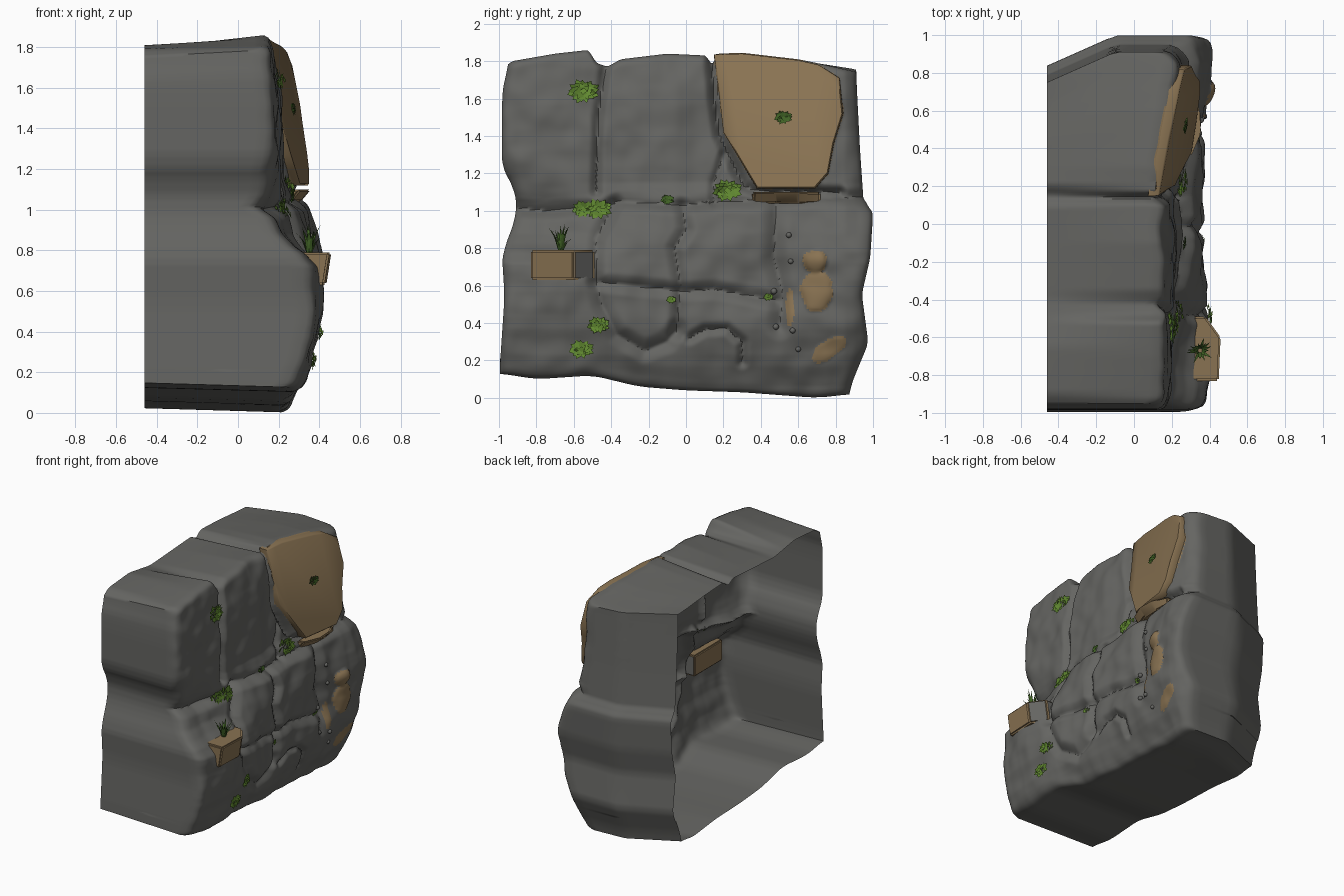
import bpy, bmesh, math, random
from mathutils import Vector, noise

if "Cube" in bpy.data.objects:
    bpy.data.objects.remove(bpy.data.objects["Cube"])

random.seed(4)

def mat(name, c):
    m = bpy.data.materials.new(name)
    m.diffuse_color = (*c, 1)
    m.use_nodes = True
    m.node_tree.nodes["Principled BSDF"].inputs["Base Color"].default_value = m.diffuse_color
    return m

ROCK = mat("grey_rock", (.13, .13, .122))
TAN = mat("tan_stone", (.25, .17, .085))
MOSS = mat("moss_green", (.12, .25, .03))
GRASS = mat("grass_dark_green", (.055, .13, .02))

def interp(pts, v, soft=0):
    if soft:
        return sum(interp(pts, v + soft * k) for k in (-1, -.4, .4, 1)) / 4
    if v <= pts[0][0]:
        return pts[0][1]
    for (a, fa), (b, fb) in zip(pts, pts[1:]):
        if v <= b:
            return fa + (fb - fa) * (v - a) / (b - a)
    return pts[-1][1]

# Outline of the cliff seen from +x, and the softer top edge at the back
LEFT = [(.1, -.995), (.5, -.97), (.76, -.985), (.84, -.94), (1.0, -.9), (1.1, -.92), (1.25, -.985), (1.6, -.985), (1.75, -.975), (1.83, -.94)]
RIGHT = [(0, .86), (.12, .89), (.33, .975), (.6, .94), (.8, .985), (1.04, 1.0), (1.08, .99), (1.1, .95), (1.4, .93), (1.8, .91)]
TOP = [(-.98, 1.76), (-.93, 1.8), (-.7, 1.84), (-.52, 1.86), (-.48, 1.79), (-.42, 1.77), (-.35, 1.81), (-.1, 1.84),
       (.11, 1.83), (.14, 1.77), (.165, 1.84), (.3, 1.845), (.6, 1.81), (.7, 1.79), (.92, 1.74)]
BOT = [(-.99, .13), (-.8, .1), (-.5, .12), (-.25, .06), (0, .04), (.3, .03), (.7, 0), (.88, .02)]
BACK_TOP = [(-1, 1.72), (-.9, 1.79), (-.65, 1.81), (-.4, 1.77), (.1, 1.8), (.15, 1.76), (.2, 1.81), (.5, 1.8), (.92, 1.775)]

# Coarse relief of the face: x for each height row and y column
COLS = [-.98, -.7, -.4, -.1, .25, .55, .8, .97]
ROWS = [(.03, (.25, .25, .25, .25, .24, .24, .25, .22)),
        (.2, (.31, .35, .33, .32, .32, .33, .34, .28)),
        (.4, (.38, .41, .38, .36, .36, .37, .39, .35)),
        (.6, (.38, .425, .38, .36, .36, .36, .415, .41)),
        (.75, (.36, .385, .36, .37, .36, .35, .415, .42)),
        (.85, (.21, .24, .33, .36, .36, .35, .40, .39)),
        (1.02, (.12, .16, .27, .31, .32, .33, .35, .31)),
        (1.12, (.14, .19, .21, .22, .23, .29, .30, .23)),
        (1.35, (.18, .21, .22, .22, .20, .25, .29, .21)),
        (1.6, (.18, .19, .20, .20, .18, .21, .26, .18)),
        (1.85, (.14, .15, .16, .15, .14, .17, .21, .15))]
GRID = [[(y, x) for y, x in zip(COLS, r)] for _, r in ROWS]

def relief(y, z):
    zs = [r[0] for r in ROWS]
    k = 0
    while k < len(zs) - 2 and z > zs[k + 1]:
        k += 1
    f = min(1, max(0, (z - zs[k]) / (zs[k + 1] - zs[k])))
    return interp(GRID[k], y) * (1 - f) + interp(GRID[k + 1], y) * f

# Cracks between the blocks: depth, width, (y, z) path
CRACKS = [
    (.04, .022, [(-.42, 1.85), (-.47, 1.5), (-.48, 1.1)]),
    (.045, .028, [(-.98, 1.02), (-.75, 1.0), (-.45, 1.02), (-.36, 1.05), (0, 1.03), (.1, 1.045), (.5, 1.06), (1, 1.075)]),
    (.06, .025, [(.135, 1.85), (.15, 1.6), (.18, 1.4), (.31, 1.13), (.38, 1.105), (.82, 1.1)]),
    (.04, .03, [(-.02, 1.03), (0, .9), (-.06, .8), (-.03, .6), (-.05, .35)]),
    (.04, .03, [(-.38, 1.04), (-.48, .85), (-.48, .62), (-.1, .58), (0, .57), (.15, .58), (.48, .52)]),
    (.04, .04, [(.48, 1.04), (.47, .75), (.52, .55), (.5, .38)]),
    (.035, .022, [(.02, .32), (.1, .365), (.22, .37), (.3, .3), (.3, .19)]),
    (.035, .035, [(-.48, .62), (-.45, .5), (-.37, .34), (-.22, .25), (-.1, .3), (-.05, .37)]),
    (.03, .02, [(.2, 1.3), (.15, 1.15), (.15, 1.05)])]

def seg_dist(y, z, a, b):
    dy, dz = b[0] - a[0], b[1] - a[1]
    t = max(0, min(1, ((y - a[0]) * dy + (z - a[1]) * dz) / (dy * dy + dz * dz)))
    return math.hypot(y - a[0] - t * dy, z - a[1] - t * dz)

SLAB = [(.15, 1.835), (.3, 1.84), (.6, 1.805), (.71, 1.78), (.82, 1.71), (.84, 1.52), (.79, 1.36), (.76, 1.2), (.69, 1.12), (.38, 1.12), (.2, 1.42), (.18, 1.6)]

def in_poly(y, z, p):
    r = False
    for (a, b), (c, d) in zip(p, p[1:] + p[:1]):
        if (b > z) != (d > z) and y < (c - a) * (z - b) / (d - b) + a:
            r = not r
    return r

def slab_x(y, z):
    return .2 + (1.8 - z) * .18 + (y - .5) * .17 + .006 * noise.noise((y * 4, z * 4, 9))

# Tan patches on the lower right block: y, z, half sizes, tilt, bulge
PATCHES = [(.69, .73, .065, .065, 0, .03), (.7, .57, .085, .11, 0, .02), (.765, .26, .1, .045, .6, .006), (.555, .49, .022, .1, 0, .004)]

def patch(y, z):
    for py, pz, a, b, w, h in PATCHES:
        dy, dz = y - py, z - pz
        u, v = dy * math.cos(w) + dz * math.sin(w), dz * math.cos(w) - dy * math.sin(w)
        q = (u / a) ** 2 + (v / b) ** 2 + .5 * noise.noise((y * 12, z * 12, 2))
        if q < 1:
            return h * math.sqrt(min(1, 1 - q)) + .001
    return 0

def face_x(y, z):
    x = sum(relief(y + a, z + b) for a in (-.05, .05) for b in (-.03, .03)) / 4 + patch(y, z)
    x += .024 * noise.noise((y * 4, z * 4, 1)) + .012 * noise.noise((y * 9, z * 9, 5))
    for depth, w, path in CRACKS:
        d = min(seg_dist(y, z, a, b) for a, b in zip(path, path[1:]))
        if d < 2 * w:
            x -= depth * (1 - d / (2 * w)) ** 1.5
    if in_poly(y, z, SLAB):       # backing that follows the tan slab
        d = min(seg_dist(y, z, a, b) for a, b in zip(SLAB, SLAB[1:] + SLAB[:1]))
        f = min(1, d / .04)
        back = slab_x(y, z) - .01
        x = min(x, back) * (1 - f) + back * f
    return x

def make(name, bm, mats, angle=None):
    me = bpy.data.meshes.new(name)
    bm.to_mesh(me)
    bm.free()
    for m in mats:
        me.materials.append(m)
    ob = bpy.data.objects.new(name, me)
    bpy.context.collection.objects.link(ob)
    if angle:
        bpy.ops.object.select_all(action='DESELECT')
        ob.select_set(True)
        bpy.context.view_layer.objects.active = ob
        bpy.ops.object.shade_smooth_by_angle(angle=math.radians(angle))

# Cliff shell: relief face plus walls running back, open behind
NY, NZ, BACK, STEPS = 170, 160, -.46, 12
bm = bmesh.new()
g = []
for i in range(NY + 1):
    col = []
    for j in range(NZ + 1):
        s, t = i / NY, j / NZ
        z = .05 + t * 1.77
        y = interp(LEFT, z, .06) * (1 - s) + interp(RIGHT, z, .03) * s
        z = interp(BOT, y, .05) * (1 - t) + interp(TOP, y, .012) * t
        x = face_x(y, z)
        for d, r, drop in ((s * 1.9, .07, .05), ((1 - s) * 1.9, .07, .05), (t * 1.8, .05, .03), ((1 - t) * 1.8, .04, .03)):
            if d < r:
                x -= drop * (1 - math.sqrt(1 - (1 - d / r) ** 2))
        col.append(bm.verts.new((x, y, z)))
    g.append(col)
for i in range(NY):
    for j in range(NZ):
        f = bm.faces.new((g[i][j], g[i + 1][j], g[i + 1][j + 1], g[i][j + 1]))
        c = f.calc_center_median()
        f.material_index = int(patch(c.y, c.z) > 0 or in_poly(c.y, c.z, SLAB))
ring = ([g[i][0] for i in range(NY)] + [g[NY][j] for j in range(NZ)]
        + [g[i][NZ] for i in range(NY, 0, -1)] + [g[0][j] for j in range(NZ, 0, -1)])
start = [v.co.copy() for v in ring]
for k in range(1, STEPS + 1):
    new = []
    for p in start:
        f = k / STEPS
        x = p.x + (BACK - p.x) * f
        q = Vector((x, p.y, p.z))
        if p.z > 1.6:                 # top settles to the softer back edge
            q.z += (interp(BACK_TOP, p.y, .02) - interp(TOP, p.y, .012)) * f * min(1, (p.z - 1.6) / .14)
        if x < -.1 and p.y > .3:      # far side tapers inwards at the back
            q.y -= .16 * (-.1 - x) / .36 * min(1, (p.y - .3) / .5)
        if p.z < .2:
            q.z = max(q.z + .02 * f, 0)
        new.append(bm.verts.new(q))
    for a in range(len(ring)):
        b = (a + 1) % len(ring)
        bm.faces.new((ring[a], new[a], new[b], ring[b]))
    ring = new
make("cliff_shell", bm, [ROCK, TAN], 45)

# Tan slab: flat face, chamfered rim and a skirt reaching into the rock
bm = bmesh.new()
cy, cz = .5, 1.5
rings = []
for back, scale in ((0, .98), (.008, 1), (.06, 1.005)):
    r = []
    for (a, b), (c, d) in zip(SLAB, SLAB[1:] + SLAB[:1]):
        for e in (0, .5):
            y, z = a + (c - a) * e, b + (d - b) * e
            y, z = cy + (y - cy) * scale, cz + (z - cz) * scale
            r.append(bm.verts.new((slab_x(y, z) - back, y, z)))
    rings.append(r)
bm.faces.new(rings[0][::-1])
for r0, r1 in zip(rings, rings[1:]):
    for a in range(len(r0)):
        b = (a + 1) % len(r0)
        bm.faces.new((r0[a], r0[b], r1[b], r1[a]))
make("tan_slab", bm, [TAN], 50)

# Protruding blocks: plan outline, bottom and top height, bottom inset
def block(name, plan, z0, z1, shrink, grey_sides=()):
    bm = bmesh.new()
    n = len(plan)
    lo = [bm.verts.new((x - (shrink if x > .3 else 0), y, z0)) for x, y in plan]
    hi = [bm.verts.new((x, y, z1)) for x, y in plan]
    bm.faces.new(lo[::-1])
    bm.faces.new(hi)
    for i in range(n):
        f = bm.faces.new((lo[i], lo[(i + 1) % n], hi[(i + 1) % n], hi[i]))
        f.material_index = int(i in grey_sides)
    bmesh.ops.bevel(bm, geom=bm.edges[:], offset=.01, segments=2, affect='EDGES')
    make(name, bm, [TAN, ROCK], 35)

block("ledge_stone", [(.27, -.83), (.45, -.83), (.46, -.6), (.38, -.49), (.27, -.49)], .63, .79, .025, (2, 3))
block("shelf_stone", [(.25, .35), (.31, .36), (.36, .48), (.355, .6), (.3, .72), (.25, .72)], 1.04, 1.1, .05)

# Small pebbles
bm = bmesh.new()
for y, z in ((.57, .36), (.6, .26), (.48, .38), (.55, .87), (.56, .73), (.47, .57)):
    r = bmesh.ops.create_icosphere(bm, subdivisions=2, radius=random.uniform(.014, .022))
    bmesh.ops.translate(bm, verts=r["verts"], vec=(face_x(y, z), y, z))
make("pebbles", bm, [ROCK], 60)

# Leafy moss clumps following the face
def moss(y, z, r, m, n):
    bm = bmesh.new()
    for k in range(n):
        a = k * 2.4
        d = r * math.sqrt(k / n)
        ly, lz = y + d * math.cos(a), z + d * .65 * math.sin(a)
        lift = .012 + .01 * in_poly(ly, lz, SLAB) + random.uniform(.15, .4) * (r - d)
        c = Vector((face_x(ly, lz) + lift, ly, lz))
        out = Vector((random.uniform(-.1, .4), math.cos(a), math.sin(a) * .8)).normalized() * r * .38
        side = out.cross(Vector((1, 0, random.uniform(-.5, .5)))).normalized() * r * .27
        f = bm.faces.new([bm.verts.new(p) for p in (c - out * .7, c + side, c + out, c - side)])
        f.normal_update()
        if f.normal.x < 0:
            f.normal_flip()
    make("moss_clump", bm, [m])

for y, z, r, m in ((-.55, 1.64, .07, MOSS), (.52, 1.5, .04, GRASS), (.22, 1.11, .065, MOSS), (-.47, 1.01, .06, MOSS),
                   (-.55, 1.01, .05, MOSS), (-.1, 1.06, .03, GRASS), (-.47, .39, .05, MOSS), (-.56, .26, .055, MOSS),
                   (-.08, .525, .022, MOSS), (.44, .54, .022, MOSS)):
    moss(y, z, r, m, 30)

# Grass tuft on the ledge stone
bm = bmesh.new()
for k in range(20):
    a = k * 2.4
    d = Vector((math.cos(a), math.sin(a), 0))
    w = Vector((-d.y, d.x, 0)) * .008
    base = Vector((.35, -.67, .785)) + d * .01
    h, lean = random.uniform(.06, .15), random.uniform(.02, .07)
    mid = base + d * lean * .4 + Vector((0, 0, h * .6))
    v = [bm.verts.new(p) for p in (base - w, base + w, mid + w * .8, mid - w * .8, base + d * lean + Vector((0, 0, h)))]
    bm.faces.new(v[:4])
    bm.faces.new((v[3], v[2], v[4]))
make("grass_tuft", bm, [GRASS])
